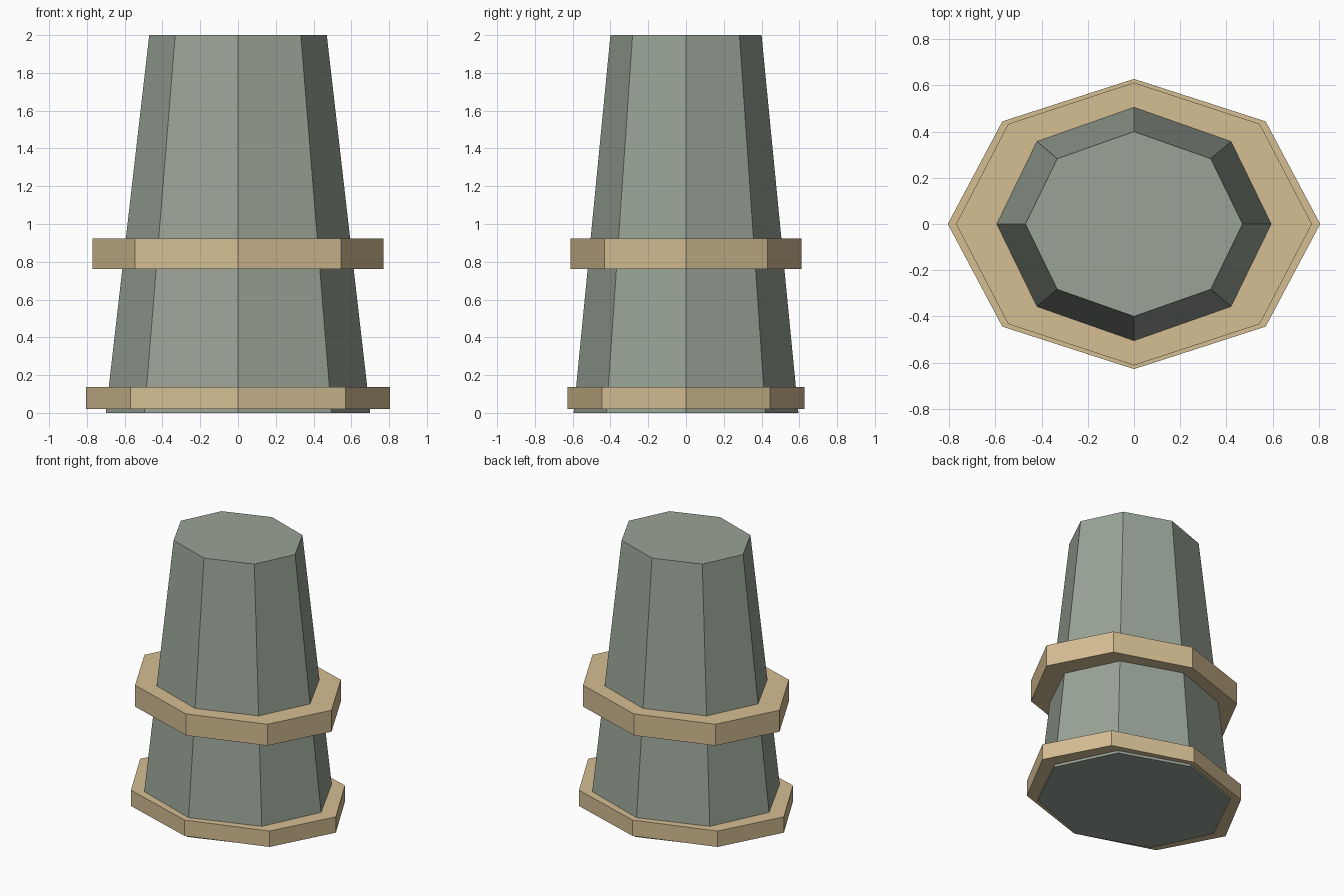
import bpy
import bmesh
from math import cos, sin, tau

if "Cube" in bpy.data.objects:
    bpy.data.objects.remove(bpy.data.objects["Cube"])

SIDES = 8


def material(name, color):
    mat = bpy.data.materials.new(name)
    mat.diffuse_color = (*color, 1)
    mat.use_nodes = True
    mat.node_tree.nodes["Principled BSDF"].inputs["Base Color"].default_value = mat.diffuse_color
    return mat


def octagon_loft(name, sections, mat):
    """Closed solid through oval octagons given as (rx, ry, z)."""
    bm = bmesh.new()
    rings = [[bm.verts.new((rx * cos(tau * i / SIDES), ry * sin(tau * i / SIDES), z))
              for i in range(SIDES)] for rx, ry, z in sections]
    for low, high in zip(rings, rings[1:]):
        for i in range(SIDES):
            j = (i + 1) % SIDES
            bm.faces.new((low[i], low[j], high[j], high[i]))
    bm.faces.new(rings[0][::-1])
    bm.faces.new(rings[-1])
    mesh = bpy.data.meshes.new(name)
    bm.to_mesh(mesh)
    bm.free()
    mesh.materials.append(mat)
    obj = bpy.data.objects.new(name, mesh)
    bpy.context.collection.objects.link(obj)
    return obj


stone = material("grey_green", (0.32, 0.37, 0.31))
tan = material("tan", (0.66, 0.51, 0.29))

# Tapered column
octagon_loft("tapered_body", [(0.70, 0.595, 0), (0.47, 0.40, 2)], stone)

# Bands around the column
for name, rx, ry, z0, z1 in (("lower_band", 0.806, 0.628, 0.02, 0.138),
                             ("upper_band", 0.77, 0.612, 0.762, 0.922)):
    octagon_loft(name, [(rx, ry, z0), (rx, ry, z1)], tan)
